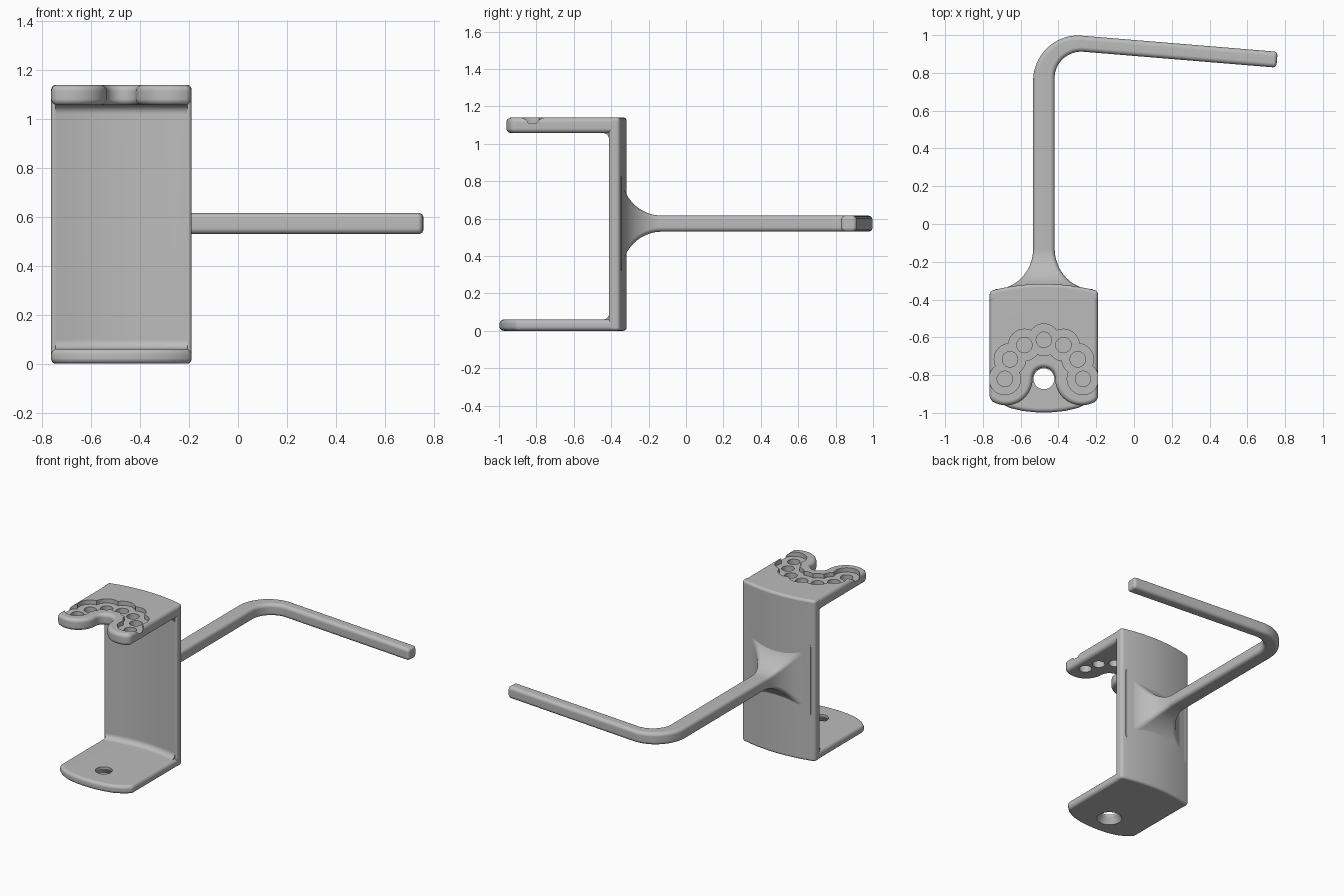
import bpy, bmesh
from math import sin, cos, pi, radians

if "Cube" in bpy.data.objects:
    bpy.data.objects.remove(bpy.data.objects["Cube"])

CX, HALF = -0.477, 0.287        # bracket centre line and half width
HOLE_Y = -0.82
TOP = 1.14

grey = bpy.data.materials.new("light_grey")
grey.use_nodes = True
grey.diffuse_color = (0.5, 0.5, 0.5, 1)
grey.node_tree.nodes["Principled BSDF"].inputs["Base Color"].default_value = (0.5, 0.5, 0.5, 1)


def loft(name, rings):
    """Skin closed rings of equal length and cap both ends."""
    bm = bmesh.new()
    rows = [[bm.verts.new(p) for p in ring] for ring in rings]
    n = len(rows[0])
    for a, b in zip(rows, rows[1:]):
        for i in range(n):
            bm.faces.new((a[i], a[(i + 1) % n], b[(i + 1) % n], b[i]))
    bm.faces.new(rows[0][::-1])
    bm.faces.new(rows[-1])
    bmesh.ops.recalc_face_normals(bm, faces=bm.faces[:])
    mesh = bpy.data.meshes.new(name)
    bm.to_mesh(mesh)
    bm.free()
    mesh.materials.append(grey)
    obj = bpy.data.objects.new(name, mesh)
    bpy.context.collection.objects.link(obj)
    return obj


def prism(name, outline, z0, z1):
    return loft(name, [[(CX + x, y, z) for x, y in outline] for z in (z0, z1)])


def lathe(name, x, y, profile, sides=32):
    """Round cutter with a vertical axis from (radius, height) pairs."""
    turn = [2 * pi * i / sides for i in range(sides)]
    return loft(name, [[(x + r * cos(a), y + r * sin(a), z) for a in turn] for r, z in profile])


def finish(obj, bevel=0, cutters=()):
    """Round the edges, cut the holes, then shade smooth."""
    if bevel:
        mod = obj.modifiers.new("round", 'BEVEL')
        mod.width, mod.segments = bevel, 5
        mod.limit_method, mod.angle_limit = 'ANGLE', radians(35)
        mod.use_clamp_overlap = False
    for cutter in cutters:
        mod = obj.modifiers.new("cut", 'BOOLEAN')
        mod.operation, mod.solver, mod.object = 'DIFFERENCE', 'EXACT', cutter
    bpy.ops.object.select_all(action='DESELECT')
    obj.select_set(True)
    bpy.context.view_layer.objects.active = obj
    bpy.ops.object.convert(target='MESH')
    bpy.ops.object.shade_smooth_by_angle(angle=radians(30))
    mod = obj.modifiers.new("normals", 'WEIGHTED_NORMAL')
    mod.keep_sharp = True
    for cutter in cutters:
        bpy.data.objects.remove(cutter)


def back(x):
    return -0.317 - 0.038 * (x / HALF) ** 2


def arc(cx, cy, r, a0, a1, n=16):
    steps = [radians(a0 + (a1 - a0) * i / n) for i in range(n + 1)]
    return [(cx + r * cos(a), cy + r * sin(a)) for a in steps]


STATIONS = [HALF * (i / 8 - 1) for i in range(17)]
rear = [(x, back(x)) for x in STATIONS]

# Curved upright plate
upright = prism("upright_plate", rear + [(x, y - 0.06) for x, y in rear[::-1]], 0, TOP)
finish(upright, 0.018)

# Base plate with a bowed front edge and a countersunk screw hole
bow = [(HALF, -0.905), (0.24, -0.944), (0.18, -0.974), (0.11, -0.99), (0.04, -0.997)]
base = prism("base_plate", rear + bow + [(-x, y) for x, y in bow[::-1]], 0, 0.06)
finish(base, 0.022, [lathe("screw_cutter", CX, HOLE_Y,
                           [(0.09, -0.01), (0.083, 0), (0.055, 0.045), (0.055, 0.1)])])

# Top plate: two front lobes around a round notch
lobe = arc(0.2, HOLE_Y, 0.14, -51.5, -180)
notch = arc(0, HOLE_Y, 0.06, 0, 180)[1:-1]
outline = rear + lobe + notch + [(-x, y) for x, y in lobe[::-1]]
top = prism("top_plate", outline, TOP - 0.083, TOP)

# Seven stepped holes in an arch form the scalloped recess
cutters = []
for k in range(7):
    a = pi * k / 6
    cutters.append(lathe("arch_cutter", CX + 0.207 * cos(a), HOLE_Y + 0.207 * sin(a),
                         [(0.041, 1), (0.041, TOP - 0.03), (0.084, TOP - 0.03), (0.084, 1.2)]))
finish(top, 0.025, cutters)

# Concave fillets inside the two corners
for name, z, up in (("lower_fillet", 0.06, 1), ("upper_fillet", TOP - 0.083, -1)):
    r = 0.035
    curve = [(r - px, r - pz) for px, pz in arc(0, 0, r, 0, 90, 8)]
    section = [(-0.01, r), (-0.01, -0.01), (r, -0.01)] + curve[::-1]
    rings = [[(CX + x * 0.94, back(x * 0.94) - 0.06 - d, z + up * h) for d, h in section]
             for x in STATIONS]
    finish(loft(name, rings))


def arm_ring(x, y, theta, w, h, r=0.024):
    """Rounded rectangle across the arm, facing along its path."""
    ring = []
    for k, (sx, sz) in enumerate(((1, 1), (-1, 1), (-1, -1), (1, -1))):
        for px, pz in arc(sx * (w - r), sz * (h - r), r, 90 * k, 90 * k + 90, 5):
            ring.append((x + px * cos(theta), y + px * sin(theta), 0.573 + pz))
    return ring


# Bent arm: flared root, straight run, bend, then the hook
W, H, THIN, R = 0.057, 0.043, 0.042, 0.19
rings = [arm_ring(CX, -0.36, pi, W + 0.2, H + 0.22)]
for i in range(16, -1, -1):
    a = pi / 2 * i / 16
    rings.append(arm_ring(CX, -0.13 - 0.215 * sin(a), pi,
                          W + 0.2 * (1 - cos(a)), H + 0.22 * (1 - cos(a))))
for i in range(25):
    t = i / 24
    th = radians(180 - 94.7 * t)
    rings.append(arm_ring(CX + R + R * cos(th), 0.765 + R * sin(th), th,
                          W + (THIN - W) * t, H))
ex, ey = CX + R + R * cos(th), 0.765 + R * sin(th)
for i in range(6):
    a = pi / 2 * i / 5
    length, inset = 1.012 + 0.02 * sin(a), 0.02 * (1 - cos(a))
    rings.append(arm_ring(ex + length * sin(th), ey - length * cos(th), th,
                          THIN - inset, H - inset, 0.024 - inset))
finish(loft("bent_arm", rings))
